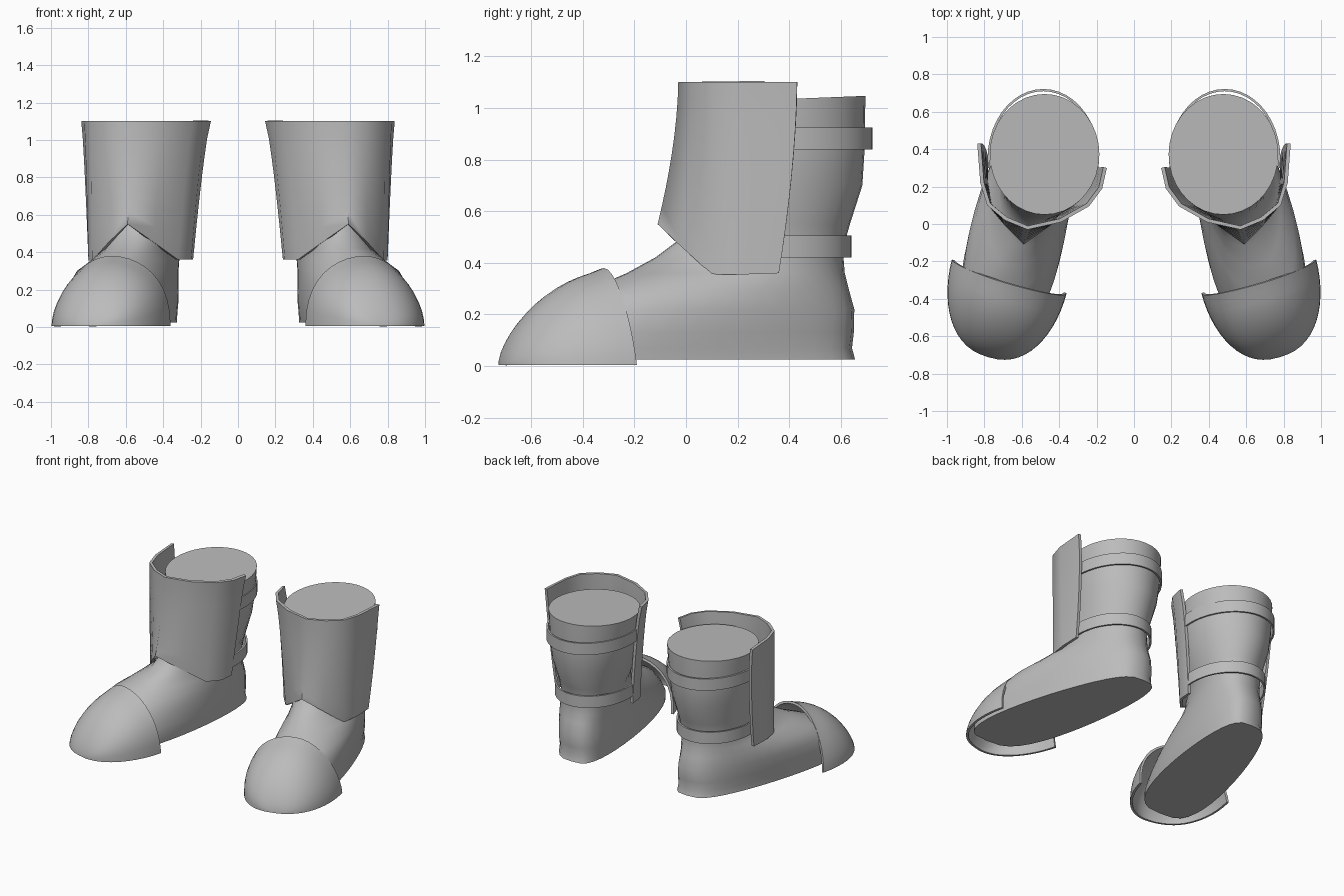
import bpy, bmesh, math
from mathutils import Vector

cube = bpy.data.objects.get("Cube")
if cube:
    bpy.data.objects.remove(cube, do_unlink=True)

grey = bpy.data.materials.new("plain_grey")
grey.use_nodes = True
grey.diffuse_color = (0.5, 0.5, 0.5, 1)
grey.node_tree.nodes["Principled BSDF"].inputs["Base Color"].default_value = (0.5, 0.5, 0.5, 1)


def lerp(a, b, t):
    return a + (b - a) * t


def loft(name, rows, closed=False, thickness=0, centre=None):
    """Skin rows of points; a closed loft gets end caps, an open one becomes a shell."""
    bm = bmesh.new()
    grid = [[bm.verts.new(p) for p in row] for row in rows]
    n = len(rows[0])
    for low, high in zip(grid, grid[1:]):
        for i in range(n if closed else n - 1):
            j = (i + 1) % n
            bm.faces.new((low[i], low[j], high[j], high[i]))
    if closed:
        bm.faces.new(grid[0])
        bm.faces.new(grid[-1])
    bmesh.ops.remove_doubles(bm, verts=bm.verts[:], dist=0.0005)
    bmesh.ops.recalc_face_normals(bm, faces=bm.faces[:])
    if centre:
        facing = sum(f.normal.dot(f.calc_center_median() - Vector(centre)) for f in bm.faces)
        if facing < 0:
            bmesh.ops.reverse_faces(bm, faces=bm.faces[:])
    mesh = bpy.data.meshes.new(name)
    bm.to_mesh(mesh)
    bm.free()
    mesh.materials.append(grey)
    obj = bpy.data.objects.new(name, mesh)
    bpy.context.collection.objects.link(obj)
    if thickness:
        shell = obj.modifiers.new("shell", 'SOLIDIFY')
        shell.thickness = thickness
        shell.offset = -1
    pair = obj.modifiers.new("pair", 'MIRROR')
    pair.use_mirror_merge = False
    bpy.ops.object.select_all(action='DESELECT')
    obj.select_set(True)
    bpy.context.view_layer.objects.active = obj
    bpy.ops.object.convert(target='MESH')
    bpy.ops.object.shade_smooth_by_angle(angle=math.radians(75))
    return obj


# Boot: horizontal rings of (z, back y, front y, back width, front width, back x, front x)
levels = [
    (0.025, 0.655, -0.62, 0.205, 0.285, 0.465, 0.745),
    (0.07, 0.643, -0.62, 0.21, 0.29, 0.465, 0.745),
    (0.13, 0.65, -0.59, 0.22, 0.29, 0.465, 0.745),
    (0.22, 0.652, -0.51, 0.225, 0.28, 0.465, 0.735),
    (0.30, 0.63, -0.37, 0.23, 0.25, 0.47, 0.70),
    (0.36, 0.615, -0.23, 0.235, 0.195, 0.47, 0.64),
    (0.42, 0.61, -0.12, 0.235, 0.155, 0.475, 0.58),
    (0.48, 0.615, -0.04, 0.235, 0.17, 0.475, 0.55),
    (0.55, 0.635, 0.01, 0.235, 0.21, 0.475, 0.52),
    (0.70, 0.683, 0.03, 0.26, 0.26, 0.48, 0.49),
    (0.84, 0.692, 0.04, 0.28, 0.28, 0.48, 0.48),
    (1.035, 0.695, 0.05, 0.293, 0.293, 0.478, 0.478),
]
rings = []
for z, back, front, w_back, w_front, x_back, x_front in levels:
    ring = []
    for i in range(36):
        a = math.tau * i / 36
        s = (1 - math.cos(a)) / 2
        side = math.copysign(abs(math.sin(a)) ** min(1, 0.55 + 0.85 * z), math.sin(a))
        y = lerp(back, front, s)
        tilt = 0.04 * (y - 0.4) if z > 1 else 0
        ring.append((lerp(x_back, x_front, s) + lerp(w_back, w_front, s) * side, y, z + tilt))
    rings.append(ring)
loft("boots", rings, closed=True)

# Toe cap: half dome, turned outwards, open at the back and below
ahead = Vector((0.25, -0.96, 0))
across = Vector((0.96, 0.28, 0))
base = Vector((0.667, -0.28, 0.005))
rows = []
for i in range(15):
    f = math.radians(90 * i / 14)
    reach, shrink = math.sin(f), max(0, math.cos(f))
    wide = 0.32 * shrink ** 0.85
    tall = 0.375 * shrink ** 1.35 * (1 - 0.12 * math.sqrt(reach))
    row = []
    for j in range(21):
        a = math.pi * j / 20
        rise = max(0, math.sin(a)) ** (1.2 if j < 10 else 0.82)
        v = 0.45 * reach + 0.04 * rise * (1 - reach)
        row.append(base + across * wide * math.cos(a) + ahead * v + Vector((0, 0, tall * rise)))
    rows.append(row)
loft("toe_caps", rows, thickness=0.016, centre=(0.66, -0.3, 0))

# Shin guard: wrapped plate with a notch at the front of its lower edge
top_edge = [(0.145, 0.30), (0.17, 0.19), (0.24, 0.095), (0.39, 0.01), (0.57, -0.03),
            (0.69, 0.02), (0.785, 0.10), (0.822, 0.22), (0.838, 0.43)]
low_edge = [(0.24, 0.27, 0.36), (0.25, 0.17, 0.36), (0.32, 0.09, 0.36), (0.45, -0.01, 0.453),
            (0.59, -0.11, 0.55), (0.69, -0.01, 0.455), (0.78, 0.10, 0.355),
            (0.80, 0.22, 0.355), (0.80, 0.36, 0.36)]
rows = []
for i in range(9):
    t = i / 8
    rows.append([(lerp(p[0], q[0], t ** 0.75), lerp(p[1], q[1], t ** 1.7), lerp(1.1, q[2], t))
                 for p, q in zip(top_edge, low_edge)])
loft("shin_guards", rows, thickness=0.02, centre=(0.49, 0.35, 0.7))


# Straps: bands around the back of the shaft, ending under the guard
def strap(name, z_low, z_high, cx, cy, rx, ry):
    arc = [math.radians(lerp(-8, 188, i / 24)) for i in range(25)]
    rows = [[(cx + rx * math.cos(a), cy + ry * math.sin(a), z) for a in arc]
            for z in (z_low, z_high)]
    loft(name, rows, thickness=0.012, centre=(cx, cy, (z_low + z_high) / 2))


strap("upper_straps", 0.84, 0.925, 0.485, 0.35, 0.298, 0.372)
strap("lower_straps", 0.42, 0.505, 0.49, 0.32, 0.258, 0.322)
